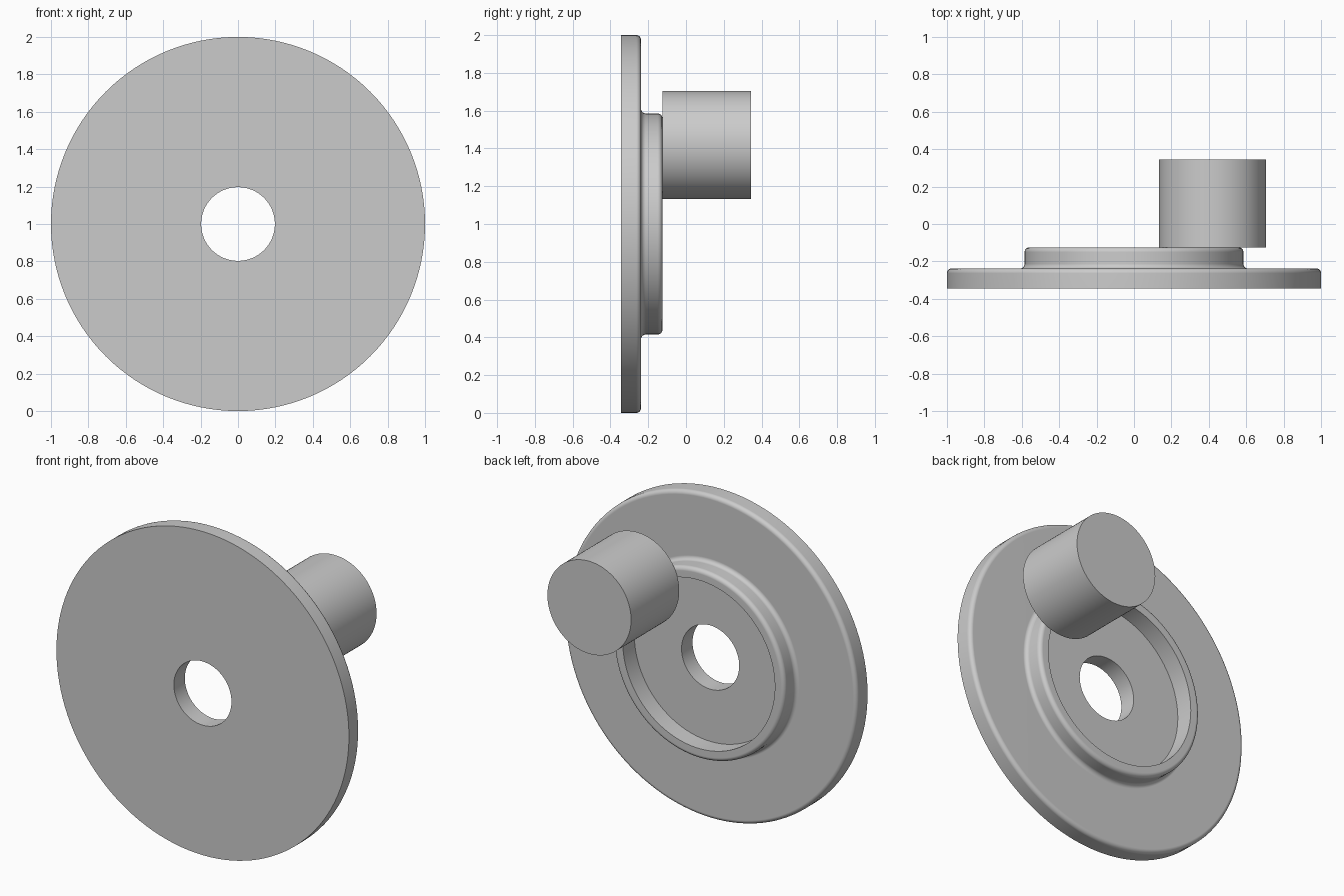
import bpy, bmesh
from math import pi, cos, sin, radians
from mathutils import Matrix, Vector

if "Cube" in bpy.data.objects:
    bpy.data.objects.remove(bpy.data.objects["Cube"], do_unlink=True)

SEGMENTS = 128
FRONT, FLOOR, RIM, BACK = -0.345, -0.238, -0.125, 0.345

grey = bpy.data.materials.new("plain grey")
grey.use_nodes = True
colour = (0.6, 0.6, 0.6, 1)
grey.diffuse_color = colour
grey.node_tree.nodes["Principled BSDF"].inputs["Base Color"].default_value = colour


def arc(r, y, size, start, end, steps=6):
    """Rounded corner in the radius / depth plane."""
    angles = [radians(start + (end - start) * i / steps) for i in range(steps + 1)]
    return [(r + size * cos(a), y + size * sin(a)) for a in angles]


def lathe(name, profile, centre, closed):
    """Turn a (radius, depth) profile about an axis along y."""
    bm = bmesh.new()
    verts = [bm.verts.new((r, y, 0)) for r, y in profile]
    pairs = list(zip(verts, verts[1:]))
    if closed:
        pairs.append((verts[-1], verts[0]))
    edges = [bm.edges.new(p) for p in pairs]
    bmesh.ops.spin(bm, geom=verts + edges, cent=(0, 0, 0), axis=(0, 1, 0),
                   angle=2 * pi, steps=SEGMENTS)
    bmesh.ops.remove_doubles(bm, verts=bm.verts, dist=1e-5)
    bmesh.ops.transform(bm, matrix=Matrix.Translation(Vector(centre)), verts=bm.verts)
    bmesh.ops.recalc_face_normals(bm, faces=bm.faces)
    mesh = bpy.data.meshes.new(name)
    bm.to_mesh(mesh)
    bm.free()
    mesh.materials.append(grey)
    obj = bpy.data.objects.new(name, mesh)
    bpy.context.collection.objects.link(obj)
    bpy.ops.object.select_all(action="DESELECT")
    obj.select_set(True)
    bpy.context.view_layer.objects.active = obj
    bpy.ops.object.shade_smooth_by_angle(angle=radians(35))
    # Keep broad flat faces flat beside the rounded corners
    weighted = obj.modifiers.new("flat faces", "WEIGHTED_NORMAL")
    weighted.keep_sharp = True
    return obj


# Disc with centre hole, raised ring, filleted ring base and rounded outer rim
soft = 0.025
disc = [(0.197, FRONT), (1.0, FRONT)]
disc += arc(1 - soft, FLOOR - soft, soft, 0, 90)
disc += arc(0.585 + soft, FLOOR + soft, soft, 270, 180)
disc += arc(0.585 - soft, RIM - soft, soft, 0, 90)
disc += [(0.52, RIM), (0.52, FLOOR), (0.197, FLOOR)]
lathe("flanged_disc", disc, (0, 0, 1), closed=True)

# Solid handle peg set off-centre on the ring
peg = [(0, RIM), (0.286, RIM), (0.286, BACK), (0, BACK)]
lathe("handle_peg", peg, (0.42, 0, 1.418), closed=False)
